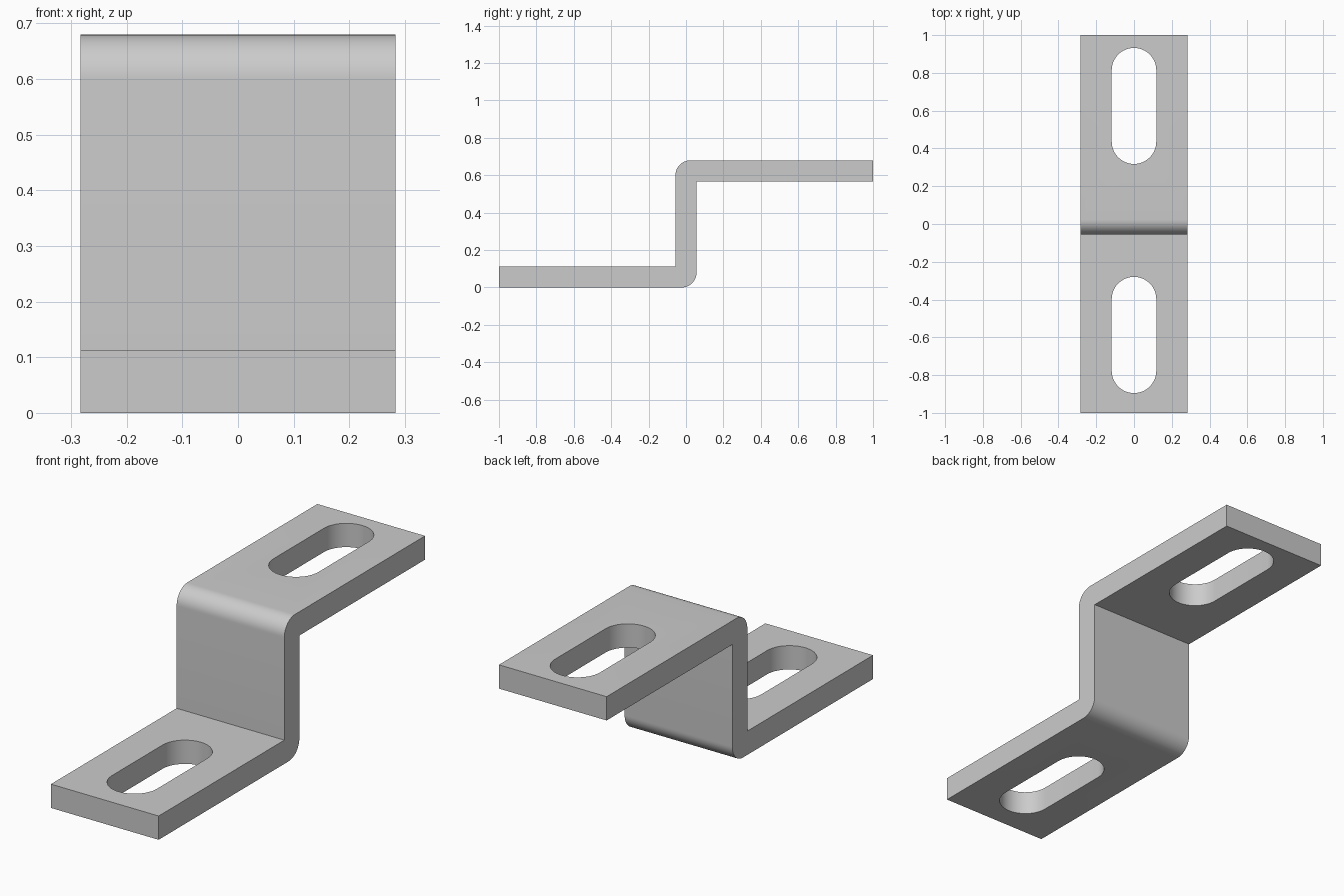
import bpy
import bmesh
from math import pi, cos, sin, radians

cube = bpy.data.objects.get("Cube")
if cube:
    bpy.data.objects.remove(cube, do_unlink=True)

WIDTH, HEIGHT, THICK = 0.566, 0.68, 0.113
HALF = THICK / 2
BEND = 0.08
SLOT_R = 0.118
SLOTS = {"lower": (-0.895, -0.28), "upper": (0.318, 0.932)}

steel = bpy.data.materials.new("Grey Steel")
steel.use_nodes = True
colour = (0.6, 0.6, 0.6, 1)
steel.diffuse_color = colour
steel.node_tree.nodes["Principled BSDF"].inputs["Base Color"].default_value = colour


def arc(cx, cy, r, start, end, steps):
    """Points on an arc, angles in degrees."""
    angles = [radians(start + (end - start) * i / steps) for i in range(steps + 1)]
    return [(cx + r * cos(a), cy + r * sin(a)) for a in angles]


def prism(name, outline, offset):
    """Extrude a closed 3D outline along an offset."""
    bm = bmesh.new()
    face = bm.faces.new([bm.verts.new(p) for p in outline])
    grown = bmesh.ops.extrude_face_region(bm, geom=[face])["geom"]
    bmesh.ops.translate(bm, vec=offset,
                        verts=[v for v in grown if isinstance(v, bmesh.types.BMVert)])
    bmesh.ops.recalc_face_normals(bm, faces=bm.faces)
    mesh = bpy.data.meshes.new(name)
    bm.to_mesh(mesh)
    bm.free()
    obj = bpy.data.objects.new(name, mesh)
    bpy.context.collection.objects.link(obj)
    mesh.materials.append(steel)
    return obj


# Side profile: two flanges joined by a web, outer bends rounded
half_profile = [(-HALF, THICK), (-1, THICK), (-1, 0)]
half_profile += arc(HALF - BEND, BEND, BEND, -90, 0, 12)
profile = half_profile + [(-y, HEIGHT - z) for y, z in half_profile]
bracket = prism("z_bracket", [(-WIDTH / 2, y, z) for y, z in profile], (WIDTH, 0, 0))

# Rounded slots cut through both flanges
for level, (y0, y1) in SLOTS.items():
    outline = arc(0, y1 - SLOT_R, SLOT_R, 0, 180, 24)
    outline += arc(0, y0 + SLOT_R, SLOT_R, 180, 360, 24)
    base = -0.1 if level == "lower" else HEIGHT - THICK - 0.1
    cutter = prism(level + "_slot_cutter", [(x, y, base) for x, y in outline],
                   (0, 0, THICK + 0.2))
    cutter.hide_render = True
    cut = bracket.modifiers.new(level + "_slot", "BOOLEAN")
    cut.operation = "DIFFERENCE"
    cut.solver = "EXACT"
    cut.object = cutter
    bpy.context.view_layer.objects.active = bracket
    bpy.ops.object.modifier_apply(modifier=cut.name)
    bpy.data.objects.remove(cutter, do_unlink=True)

# Smooth bends and slot ends, crisp edges elsewhere
bpy.ops.object.select_all(action="DESELECT")
bracket.select_set(True)
bpy.context.view_layer.objects.active = bracket
bpy.ops.object.shade_smooth_by_angle(angle=radians(30))
